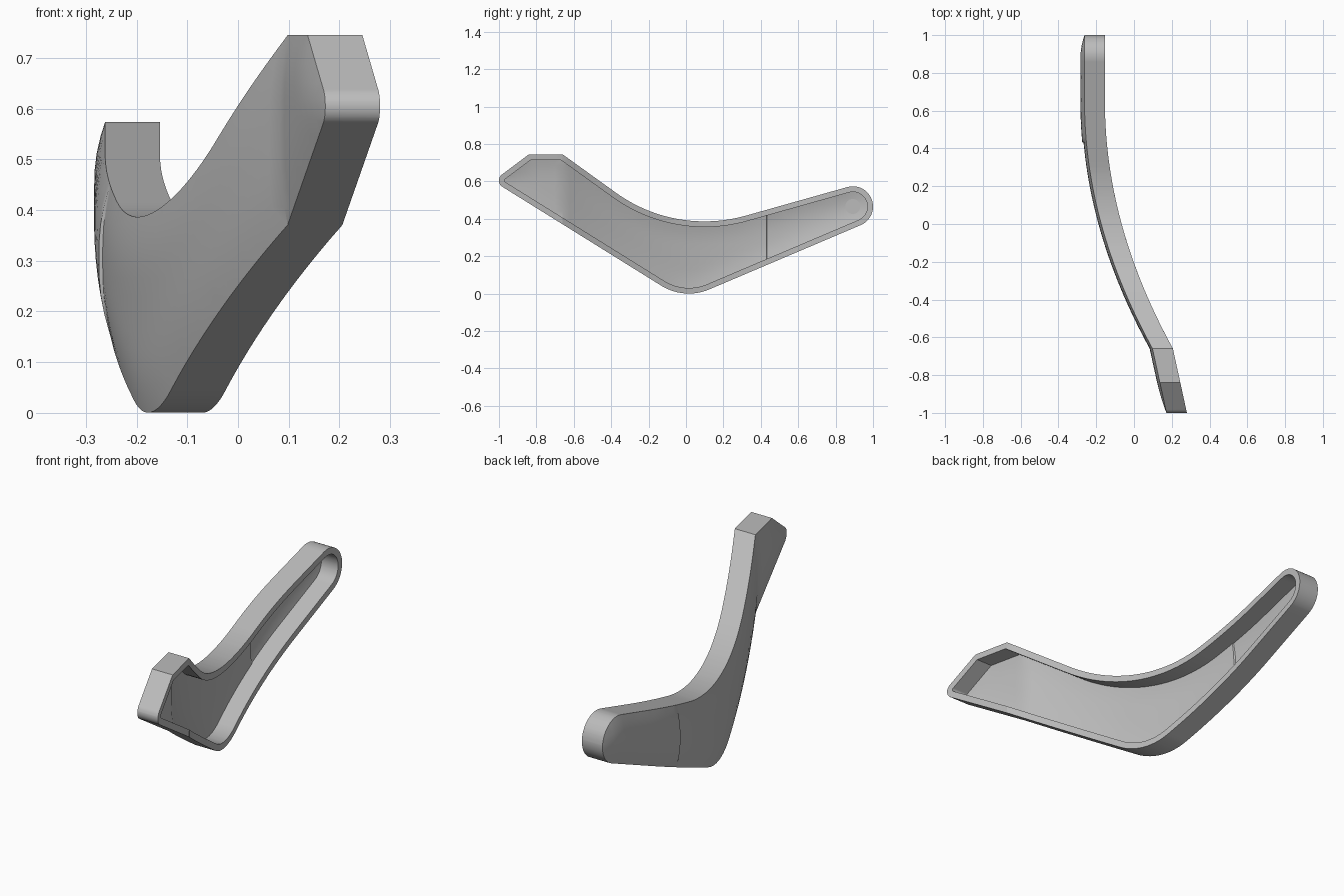
import bpy, bmesh, math
from mathutils import Vector
from mathutils.geometry import intersect_point_line

cube = bpy.data.objects.get("Cube")
if cube:
    bpy.data.objects.remove(cube)

WALL, DEPTH, STEP_Y, KINK_Y = 0.03, 0.108, 0.43, -0.66

grey = bpy.data.materials.new("plain grey")
grey.use_nodes = True
grey.diffuse_color = (0.5, 0.5, 0.5, 1)
grey.node_tree.nodes["Principled BSDF"].inputs["Base Color"].default_value = (0.5, 0.5, 0.5, 1)


def fillet(prev, corner, nxt, leg, n):
    """Points of a circular arc replacing one corner."""
    c = Vector(corner)
    u, v = (Vector(prev) - c).normalized(), (Vector(nxt) - c).normalized()
    half = u.angle(v) / 2
    centre = c + (u + v).normalized() * leg / math.cos(half)
    start, end = c + u * leg - centre, c + v * leg - centre
    return [centre + start.lerp(end, i / n).normalized() * leg * math.tan(half)
            for i in range(n + 1)]


def inset(points, dist):
    """Move an outline inward by a constant distance."""
    result = []
    for i, p in enumerate(points):
        d1 = (p - points[i - 1]).normalized()
        d2 = (points[(i + 1) % len(points)] - p).normalized()
        n1, n2 = Vector((-d1.y, d1.x)), Vector((-d2.y, d2.x))
        result.append(p + (n1 + n2) * dist / (1 + n1.dot(n2)))
    return result


# Side outline (y, z), counter-clockwise
low, nose, dip = (-0.009, -0.034), (-1.031, 0.602), (-0.057, 0.311)
brow, crown = (-0.84, 0.745), (-0.66, 0.745)
tip, tip_r = Vector((0.892, 0.466)), 0.108
tip_low, tip_high = (0.934, 0.367), (0.863, 0.57)
outline = [tip + tip_r * Vector((math.cos(a), math.sin(a)))
           for a in (math.radians(-67 + 173 * i / 24) for i in range(25))]
outline += fillet(tip_high, dip, crown, 0.39, 24)
outline += [Vector(crown), Vector(brow)]
outline += fillet(brow, nose, low, 0.058, 10)
outline += fillet(nose, low, tip_low, 0.145, 14)


def edge_distance(p):
    best = 1.0
    for i, b in enumerate(outline):
        a = outline[i - 1]
        t = intersect_point_line(p, a, b)[1]
        best = min(best, (p - a.lerp(b, min(max(t, 0), 1))).length)
    return best


def sweep(y):
    """Sideways bend of the whole arm."""
    if y < KINK_Y:
        return 0.098 + (KINK_Y - y) * 0.218
    return -0.262 + 0.21 * max(0.65 - y, 0) ** 2


def back(y, z):
    """Closed side: a gentle swelling, raised past the step."""
    t = min(edge_distance(Vector((y, z))) / 0.12, 1)
    height = 0.022 if y > STEP_Y + 0.002 else 0.015
    return sweep(y) - height * (1 - (1 - t) ** 2)


# Straight tray: back, outer wall, rim, inner wall and floor
BACK, FLOOR, RIM = 0, 1, 2
bm = bmesh.new()


def ring(points, level):
    return [bm.verts.new((level, p.x, p.y)) for p in points]


def bridge(a, b):
    for i in range(len(a)):
        bm.faces.new((a[i - 1], a[i], b[i], b[i - 1]))


inner = inset(outline, WALL)
back_ring, rim_out = ring(outline, BACK), ring(outline, RIM)
rim_in, floor_ring = ring(inner, RIM), ring(inner, FLOOR)
bridge(back_ring, rim_out)
bridge(rim_out, rim_in)
bridge(rim_in, floor_ring)
bm.faces.new(back_ring[::-1])
bm.faces.new(floor_ring)

# Cut it into a fine grid, then bend every level to its own surface
cuts = [((0, y, 0), (0, 1, 0)) for y in
        [-0.98 + 0.04 * i for i in range(50)] + [KINK_Y, STEP_Y, STEP_Y + 0.004]]
cuts += [((0, 0, 0.021 + 0.035 * i), (0, 0, 1)) for i in range(21)]
for co, no in cuts:
    bmesh.ops.bisect_plane(bm, geom=bm.verts[:] + bm.edges[:] + bm.faces[:],
                           dist=0.00001, plane_co=co, plane_no=no)
bmesh.ops.triangulate(bm, faces=[f for f in bm.faces if len(f.verts) > 4])
for v in bm.verts:
    y, z = v.co.y, v.co.z
    level = round(v.co.x)
    if level == RIM:
        v.co.x = sweep(y) + DEPTH
    else:
        v.co.x = back(y, z) + (WALL if level == FLOOR else 0)
bmesh.ops.recalc_face_normals(bm, faces=bm.faces[:])
mesh = bpy.data.meshes.new("arm_shell")
bm.to_mesh(mesh)
bm.free()
mesh.materials.append(grey)
shell = bpy.data.objects.new("arm_shell", mesh)
bpy.context.collection.objects.link(shell)

# Low round post on the cavity floor
bpy.ops.mesh.primitive_cylinder_add(vertices=32, radius=0.04, depth=0.024,
                                    location=(-0.259, tip.x, tip.y),
                                    rotation=(0, math.pi / 2, 0))
post = bpy.context.object
post.name = "pivot_post"
post.data.materials.append(grey)

for obj in (shell, post):
    bpy.ops.object.select_all(action='DESELECT')
    obj.select_set(True)
    bpy.context.view_layer.objects.active = obj
    bpy.ops.object.shade_smooth_by_angle(angle=math.radians(30))
